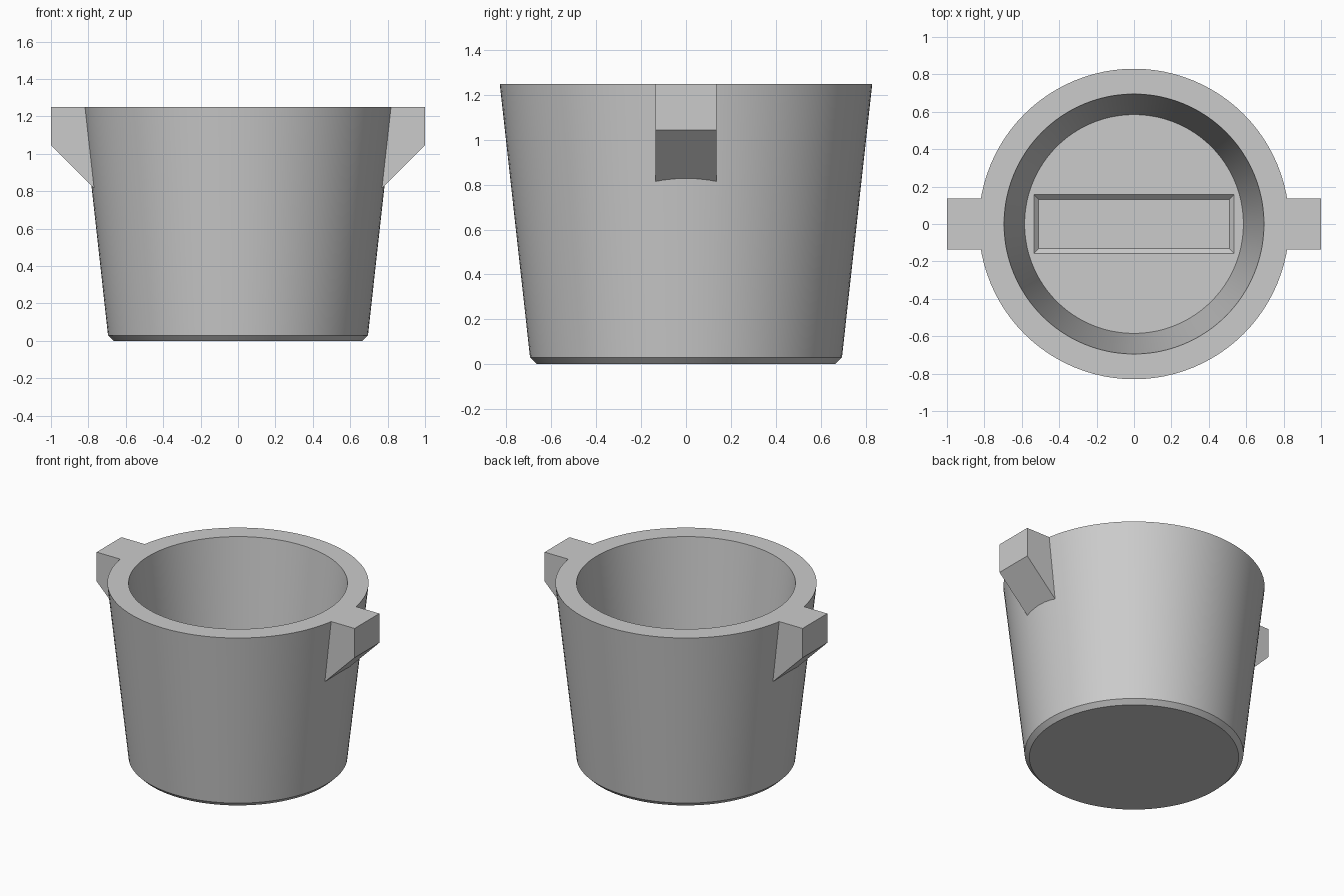
import bpy, bmesh
from math import cos, sin, tau, radians

cube = bpy.data.objects.get("Cube")
if cube:
    bpy.data.objects.remove(cube, do_unlink=True)

SEGMENTS = 96
TOP, FLOOR = 1.25, 0.255

grey = bpy.data.materials.new("plain_grey")
grey.use_nodes = True
colour = (0.6, 0.6, 0.6, 1)
grey.diffuse_color = colour
grey.node_tree.nodes["Principled BSDF"].inputs["Base Color"].default_value = colour


def loft(name, loops):
    """Skin a closed solid through matching loops of points, capping both ends."""
    bm = bmesh.new()
    rows = [[bm.verts.new(p) for p in loop] for loop in loops]
    for a, b in zip(rows, rows[1:]):
        for i in range(len(a)):
            j = (i + 1) % len(a)
            bm.faces.new((a[i], a[j], b[j], b[i]))
    bm.faces.new(rows[0])
    bm.faces.new(rows[-1])
    bmesh.ops.recalc_face_normals(bm, faces=bm.faces)
    mesh = bpy.data.meshes.new(name)
    bm.to_mesh(mesh)
    bm.free()
    mesh.materials.append(grey)
    obj = bpy.data.objects.new(name, mesh)
    bpy.context.collection.objects.link(obj)
    return obj


def ring(radius, z):
    angles = [tau * i / SEGMENTS for i in range(SEGMENTS)]
    return [(radius * cos(a), radius * sin(a), z) for a in angles]


def rectangle(x, y, z):
    return [(-x, -y, z), (x, -y, z), (x, y, z), (-x, y, z)]


def combine(target, tool, operation):
    """Apply a boolean and remove the tool."""
    bpy.context.view_layer.objects.active = target
    mod = target.modifiers.new(operation.title(), 'BOOLEAN')
    mod.operation = operation
    mod.solver = 'EXACT'
    mod.object = tool
    bpy.ops.object.modifier_apply(modifier=mod.name)
    bpy.data.objects.remove(tool, do_unlink=True)


# Tapered pot: chamfered foot, outer wall, flat rim, inner wall and floor
pot = loft("pot", [ring(0.665, 0), ring(0.695, 0.03), ring(0.83, TOP),
                   ring(0.695, TOP), ring(0.585, FLOOR)])

# Side lugs with a 45 degree underside, sunk into the wall
for side, label in ((1, "left"), (-1, "right")):
    outline = [(0.74, TOP), (1, TOP), (1, 1.045), (0.74, 0.785)]
    lug = loft(label + "_lug", [[(side * x, y, z) for x, z in outline]
                                for y in (-0.137, 0.137)])
    combine(pot, lug, 'UNION')

# Shallow bevelled recess in the floor
recess = loft("floor_recess", [rectangle(0.51, 0.132, FLOOR - 0.025),
                               rectangle(0.545, 0.167, FLOOR + 0.01)])
combine(pot, recess, 'DIFFERENCE')

# Smooth round walls, sharp corners
bpy.ops.object.select_all(action='DESELECT')
pot.select_set(True)
bpy.context.view_layer.objects.active = pot
bpy.ops.object.shade_smooth_by_angle(angle=radians(30))
